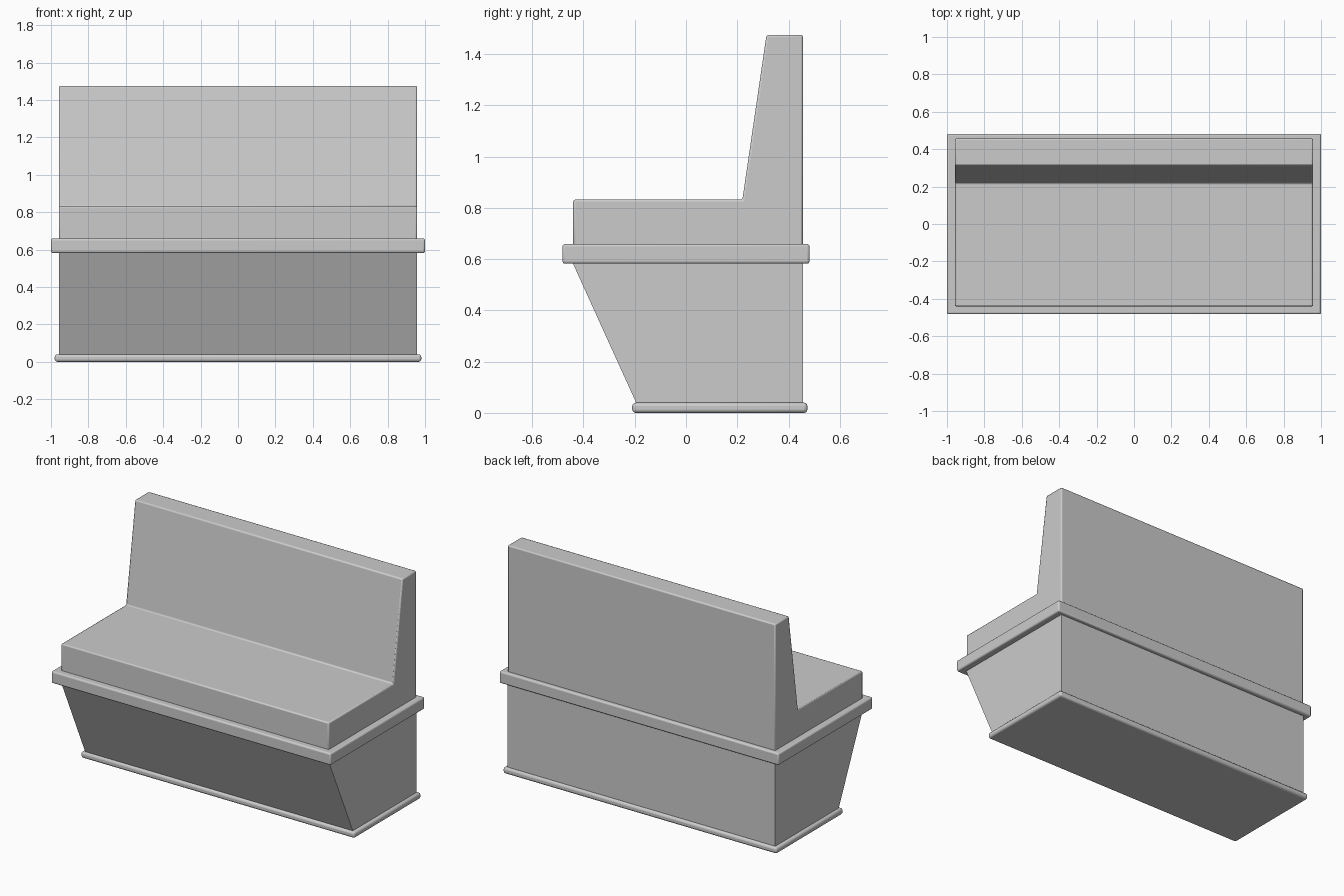
import bpy, bmesh

if "Cube" in bpy.data.objects:
    bpy.data.objects.remove(bpy.data.objects["Cube"])


def finish(obj, bevel, segments):
    """Round the edges and shade smoothly between sharp corners."""
    if bevel:
        mod = obj.modifiers.new("rounded_edges", 'BEVEL')
        mod.width = bevel
        mod.segments = segments
        mod.limit_method = 'ANGLE'
    bpy.ops.object.select_all(action='DESELECT')
    obj.select_set(True)
    bpy.context.view_layer.objects.active = obj
    bpy.ops.object.shade_smooth_by_angle()


def extrude_profile(name, profile, half_width, bevel=0.0, segments=2):
    """Extrude a (y, z) side profile symmetrically along x."""
    bm = bmesh.new()
    face = bm.faces.new([bm.verts.new((-half_width, y, z)) for y, z in profile])
    ext = bmesh.ops.extrude_face_region(bm, geom=[face])
    verts = [g for g in ext["geom"] if isinstance(g, bmesh.types.BMVert)]
    bmesh.ops.translate(bm, verts=verts, vec=(2 * half_width, 0, 0))
    bmesh.ops.recalc_face_normals(bm, faces=bm.faces[:])
    mesh = bpy.data.meshes.new(name)
    bm.to_mesh(mesh)
    bm.free()
    obj = bpy.data.objects.new(name, mesh)
    bpy.context.collection.objects.link(obj)
    finish(obj, bevel, segments)
    return obj


def slab(name, half_width, y0, y1, z0, z1, bevel, segments):
    """Rounded horizontal board."""
    return extrude_profile(name, [(y0, z0), (y1, z0), (y1, z1), (y0, z1)],
                           half_width, bevel, segments)


# Rounded foot moulding on the floor
slab("foot_moulding", 0.98, -0.21, 0.474, 0.0, 0.04, 0.014, 3)

# Lower body with a slanted front
extrude_profile("base_body",
                [(-0.19, 0.03), (0.456, 0.03), (0.456, 0.60), (-0.449, 0.60)],
                0.958)

# Wide trim band under the seat
slab("seat_trim", 1.0, -0.482, 0.482, 0.582, 0.659, 0.01, 3)

# Seat cushion and tapered backrest as one solid
extrude_profile("seat_and_backrest",
                [(-0.44, 0.64), (0.456, 0.64), (0.456, 1.475),
                 (0.314, 1.475), (0.22, 0.832), (-0.44, 0.832)],
                0.958, 0.008, 2)
